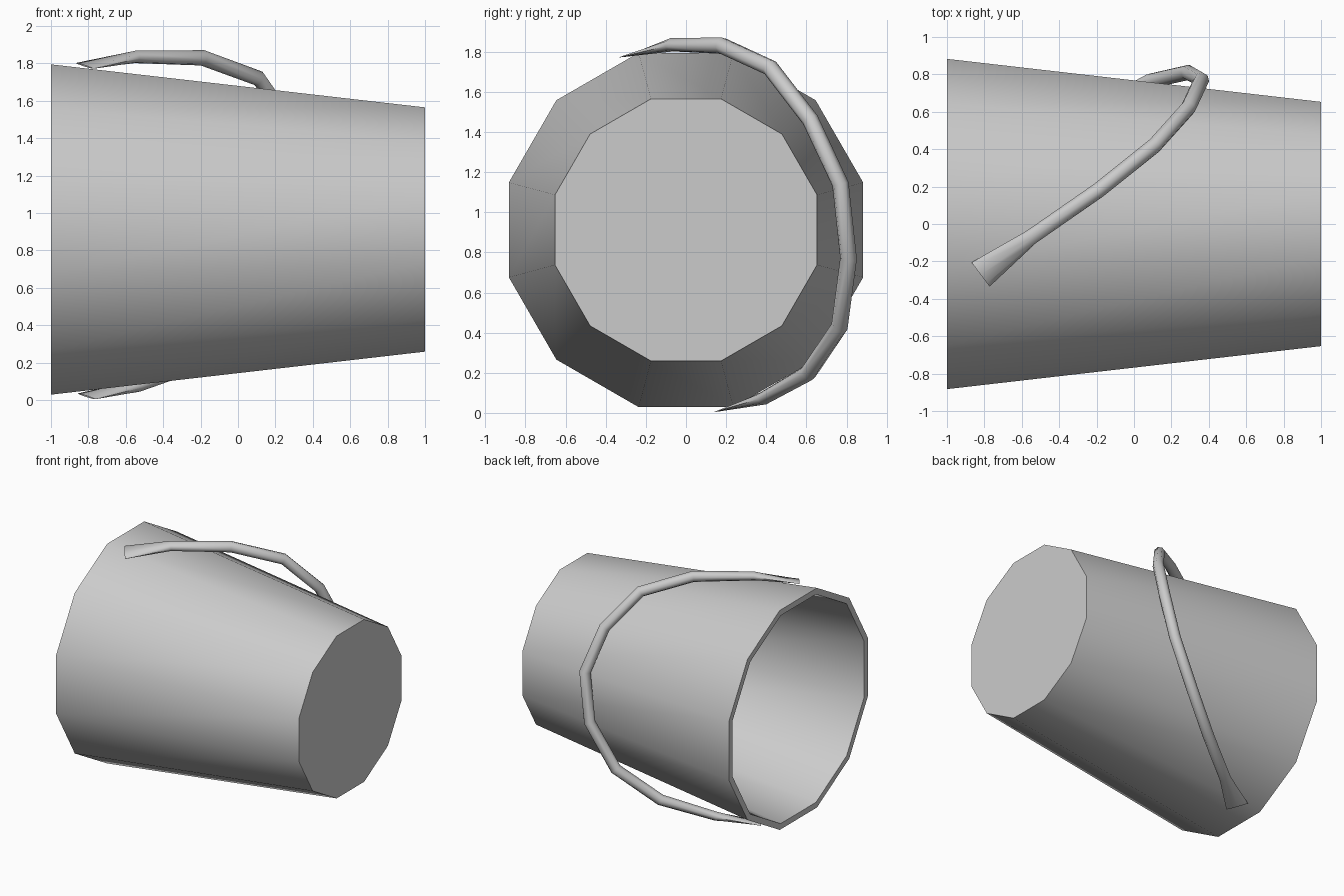
import bpy, bmesh, math
from mathutils import Vector

cube = bpy.data.objects.get("Cube")
if cube:
    bpy.data.objects.remove(cube)

# Single grey material
grey = bpy.data.materials.new("plain_grey")
grey.use_nodes = True
colour = (0.6, 0.6, 0.6, 1)
grey.diffuse_color = colour
grey.node_tree.nodes["Principled BSDF"].inputs["Base Color"].default_value = colour


def skin(name, rings, smooth_angle):
    """Join a row of equal rings into a tube, capped at both ends."""
    bm = bmesh.new()
    loops = [[bm.verts.new(p) for p in ring] for ring in rings]
    for a, b in zip(loops, loops[1:]):
        n = len(a)
        for i in range(n):
            j = (i + 1) % n
            bm.faces.new((a[i], a[j], b[j], b[i]))
    bm.faces.new(loops[0])
    bm.faces.new(loops[-1])
    bmesh.ops.recalc_face_normals(bm, faces=bm.faces)
    mesh = bpy.data.meshes.new(name)
    bm.to_mesh(mesh)
    bm.free()
    mesh.materials.append(grey)
    obj = bpy.data.objects.new(name, mesh)
    bpy.context.collection.objects.link(obj)
    bpy.ops.object.select_all(action="DESELECT")
    obj.select_set(True)
    bpy.context.view_layer.objects.active = obj
    bpy.ops.object.shade_smooth_by_angle(angle=math.radians(smooth_angle))
    return obj


# Bucket lying on its side: twelve sides, open at -x
def bucket_ring(x, radius):
    angles = [math.radians(15 + 30 * i) for i in range(12)]
    return [(x, radius * math.cos(a), 0.912 + radius * math.sin(a)) for a in angles]


bucket_profile = [(1, 0.676), (-1, 0.914), (-1, 0.866), (0.96, 0.634)]
skin("bucket", [bucket_ring(x, r) for x, r in bucket_profile], 40)

# Handle: tilted bail with flattened, flared ends
path = [Vector(p) for p in (
    (-0.82, -0.27, 1.787), (-0.55, -0.07, 1.835), (-0.19, 0.18, 1.83),
    (0.11, 0.42, 1.72), (0.29, 0.62, 1.46), (0.36, 0.77, 1.14),
    (0.29, 0.81, 0.77), (0.09, 0.765, 0.43), (-0.2, 0.61, 0.2),
    (-0.54, 0.39, 0.075), (-0.81, 0.205, 0.02))]
side = Vector((0.587, -0.788, -0.186)).normalized()
last = len(path) - 1
rings = []
for i, p in enumerate(path):
    tangent = (path[min(i + 1, last)] - path[max(i - 1, 0)]).normalized()
    out = tangent.cross(side).normalized()
    width, thick = (0.082, 0.004) if i in (0, last) else (0.042, 0.042)
    if i in (1, last - 1):
        thick = 0.034
    rings.append([p + side * width * math.cos(a) + out * thick * math.sin(a)
                  for a in (math.tau * k / 8 for k in range(8))])
skin("handle", rings, 60)
